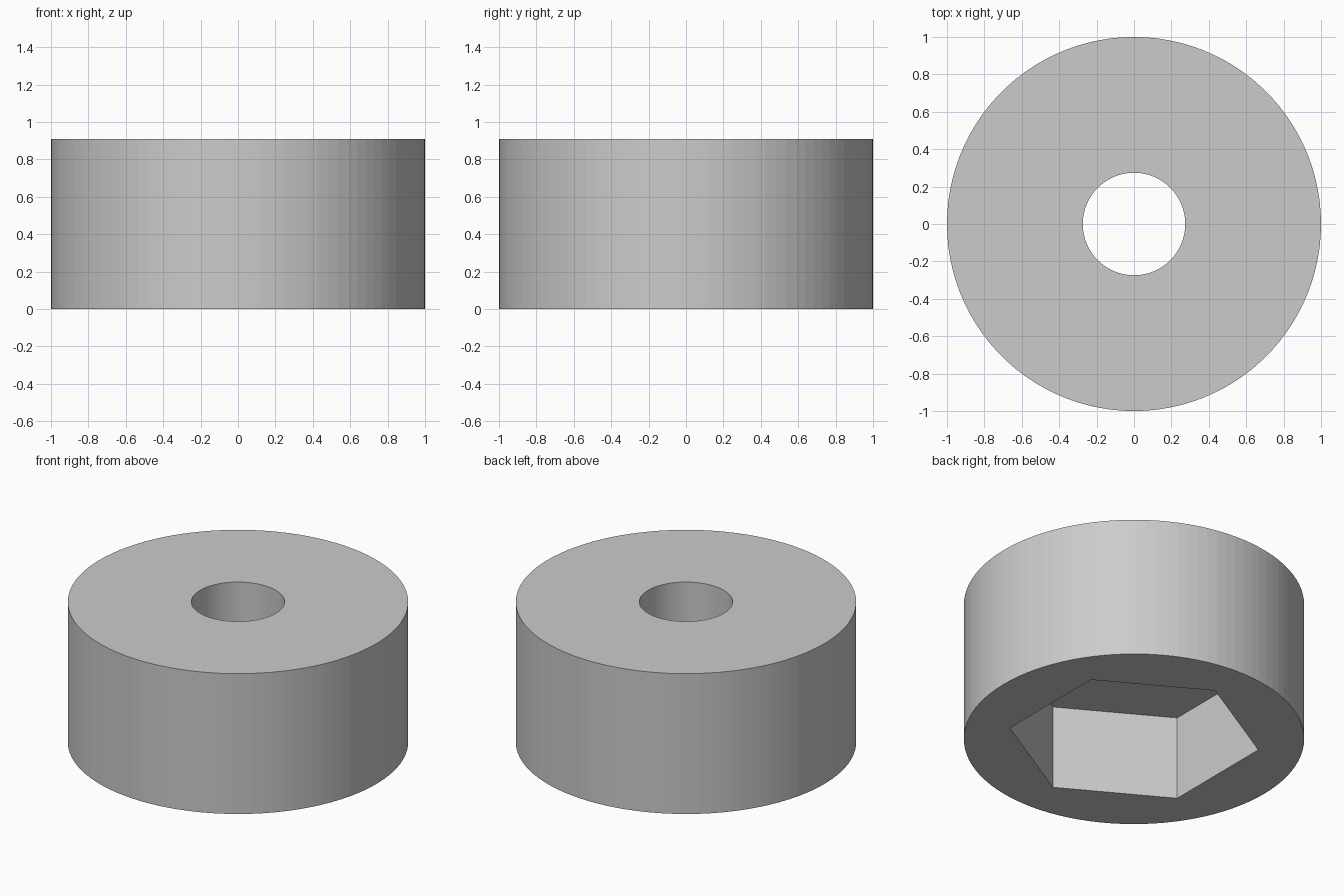
import bpy
import math

if "Cube" in bpy.data.objects:
    bpy.data.objects.remove(bpy.data.objects["Cube"])

HEIGHT = 0.91          # overall height
HOLE_RADIUS = 0.274    # round through hole
HEX_RADIUS = 0.741     # corner radius of the hexagonal pocket
HEX_DEPTH = 0.545      # pocket depth, from the underside

grey = bpy.data.materials.new("plain grey")
grey.diffuse_color = (0.6, 0.6, 0.6, 1)
grey.use_nodes = True
grey.node_tree.nodes["Principled BSDF"].inputs["Base Color"].default_value = grey.diffuse_color


def cylinder(name, sides, radius, z0, z1, turn=0.0):
    bpy.ops.mesh.primitive_cylinder_add(
        vertices=sides, radius=radius, depth=z1 - z0, location=(0, 0, (z0 + z1) / 2),
        rotation=(0, 0, turn))
    ob = bpy.context.object
    ob.name = name
    ob.data.materials.append(grey)
    return ob


def cut(target, cutter):
    mod = target.modifiers.new(cutter.name, 'BOOLEAN')
    mod.operation = 'DIFFERENCE'
    mod.solver = 'EXACT'
    mod.object = cutter
    bpy.context.view_layer.objects.active = target
    bpy.ops.object.modifier_apply(modifier=mod.name)
    bpy.data.objects.remove(cutter, do_unlink=True)


# Round body
body = cylinder("round_body", 100, 1.0, 0, HEIGHT)

# Hexagonal pocket in the underside, corners on the y axis
cut(body, cylinder("hex_pocket", 6, HEX_RADIUS, -0.2, HEX_DEPTH))

# Round hole through the top
cut(body, cylinder("round_hole", 100, HOLE_RADIUS, 0.3, HEIGHT + 0.2))

# Flat facets throughout
for poly in body.data.polygons:
    poly.use_smooth = False
